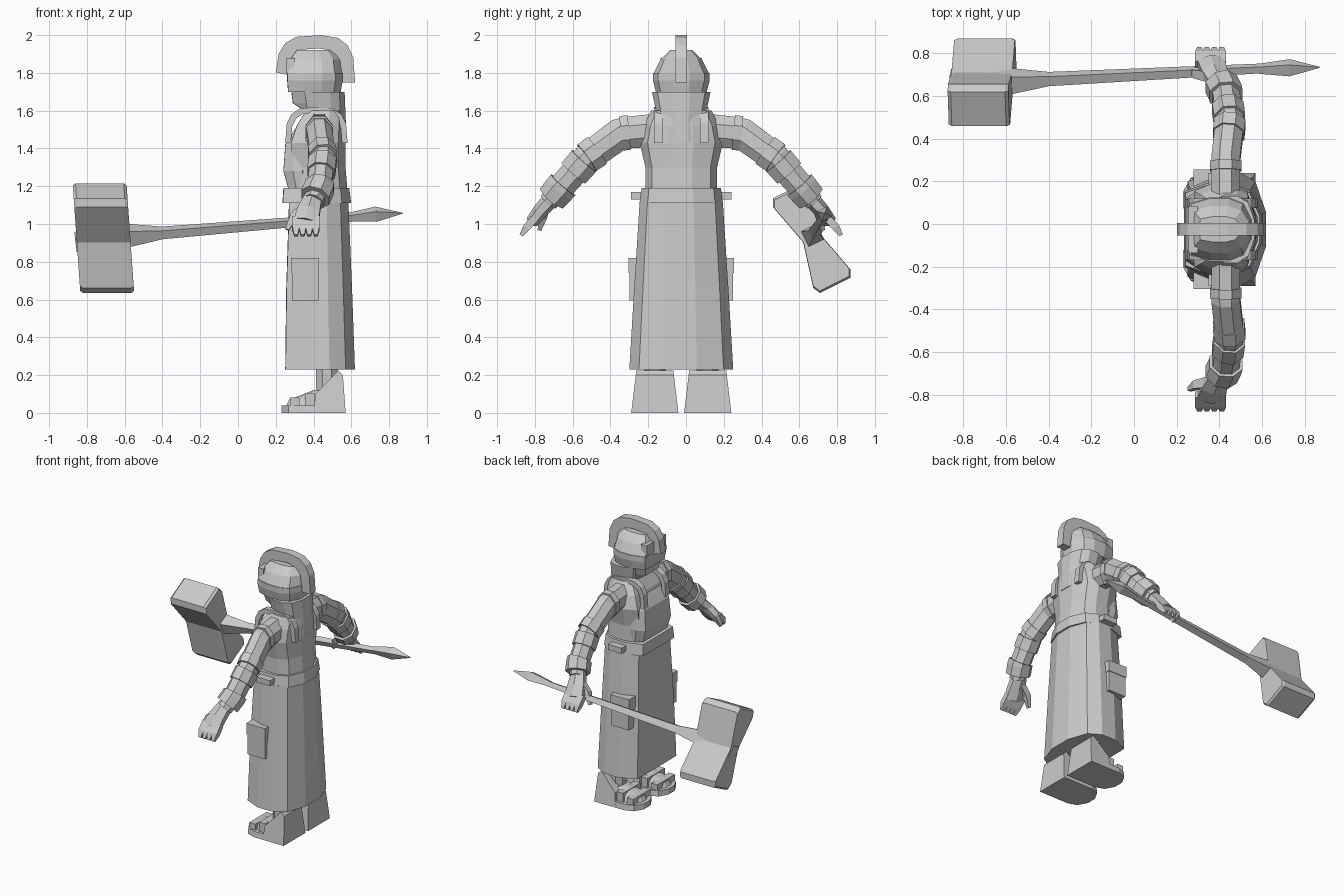
import bpy, bmesh, math
from mathutils import Vector

if "Cube" in bpy.data.objects:
    bpy.data.objects.remove(bpy.data.objects["Cube"])

MIDDLE = -.025  # the figure's symmetry plane in y
ACROSS = Vector((0, .9, .45)).normalized()  # roll of the hammer
ALONG = Vector((1, 0, 0)).cross(ACROSS)

grey = bpy.data.materials.new("plain_grey")
grey.use_nodes = True
grey.diffuse_color = (.6, .6, .6, 1)
shader = grey.node_tree.nodes["Principled BSDF"]
shader.inputs["Base Color"].default_value = grey.diffuse_color


def loft(name, rings):
    """Skin a list of equal-length point rings and cap both ends."""
    bm = bmesh.new()
    rows = [[bm.verts.new(point) for point in ring] for ring in rings]
    for lower, upper in zip(rows, rows[1:]):
        for i in range(len(lower)):
            bm.faces.new((lower[i - 1], lower[i], upper[i], upper[i - 1]))
    bm.faces.new(rows[0])
    bm.faces.new(rows[-1])
    bmesh.ops.recalc_face_normals(bm, faces=bm.faces)
    mesh = bpy.data.meshes.new(name)
    bm.to_mesh(mesh)
    bm.free()
    mesh.materials.append(grey)
    obj = bpy.data.objects.new(name, mesh)
    bpy.context.scene.collection.objects.link(obj)


def box(name, x_range, y_range, z_range):
    (left, right), (near, far) = x_range, y_range
    corners = ((left, near), (right, near), (right, far), (left, far))
    loft(name, [[(x, y, z) for x, y in corners] for z in z_range])


def body(name, levels, centre=MIDDLE):
    """Stack D-shaped sections: (height, flat side x, round side x, half width)."""
    section = []
    for i in range(12):
        angle = math.pi * (i + .5) / 6
        reach = math.cos(angle)
        reach = max(-1, reach * (1.03 if reach > 0 else 1.4))
        spread = max(-1, min(1, 1.15 * math.sin(angle)))
        section.append(((1 + reach) / 2, spread))
    loft(name, [[(flat + (rounded - flat) * u, centre + half * v, z) for u, v in section]
                for z, flat, rounded, half in levels])


def arch(name, centre, radii, thickness, y_range, sweep=math.pi):
    """Squarish arch in the xz plane, extruded along y."""
    def curve(inset):
        for i in range(9):
            angle = sweep * i / 8
            c, s = math.cos(angle), abs(math.sin(angle))
            yield (centre[0] + math.copysign(abs(c) ** .65, c) * (radii[0] - inset),
                   centre[1] + s ** .65 * (radii[1] - inset))
    outline = list(curve(0)) + list(curve(thickness))[::-1]
    loft(name, [[(x, y, z) for x, z in outline] for y in y_range])


def tube(name, stations, sides=8, roll=Vector((1, 0, 0))):
    """Faceted limb through stations of (point, half width, half height)."""
    points = [Vector(station[0]) for station in stations]
    rings = []
    for i, (_, width, height) in enumerate(stations):
        before, after = points[max(i - 1, 0)], points[min(i + 1, len(points) - 1)]
        forward = (after - before).normalized()
        wide = (roll - forward * roll.dot(forward)).normalized()
        tall = forward.cross(wide)
        turns = [math.tau * (k + .5) / sides for k in range(sides)]
        grow = 1 / math.cos(math.pi / sides)
        rings.append([points[i] + grow * (wide * width * math.cos(t) + tall * height * math.sin(t))
                      for t in turns])
    loft(name, rings)


# Robe, belt and torso
body("robe_skirt", [(.23, .25, .62, .275), (.65, .255, .605, .25), (1.12, .27, .585, .22)])
body("belt", [(1.11, .235, .6, .22), (1.19, .24, .59, .21)])
body("torso", [(1.18, .28, .58, .19), (1.3, .28, .57, .19), (1.43, .28, .57, .22),
               (1.52, .31, .57, .2), (1.6, .36, .56, .16)])
body("collar", [(1.44, .31, .575, .13), (1.58, .37, .57, .13), (1.7, .35, .565, .155)])
body("chest_bib", [(1.19, .265, .4, .17), (1.28, .24, .4, .18),
                   (1.42, .25, .4, .17), (1.5, .3, .4, .13)])

# Head with a crested helmet
body("head", [(1.6, .35, .52, .08), (1.64, .29, .52, .09), (1.72, .28, .53, .12)])
body("helmet_band", [(1.7, .265, .545, .135), (1.76, .26, .555, .15), (1.8, .26, .555, .15)])
body("helmet_dome", [(1.8, .265, .55, .145), (1.87, .275, .54, .11), (1.92, .31, .5, .06)])
box("brow_plate", (.255, .3), (MIDDLE - .11, MIDDLE + .11), (1.8, 1.88))
arch("helmet_crest", (.41, 1.75), (.21, .25), .07, (MIDDLE - .03, MIDDLE + .03), sweep=3.05)

# Arm joints (x, distance from the middle, z) and sleeves as (start, end, size)
JOINTS = [Vector(joint) for joint in
          ((.43, .1, 1.5), (.43, .32, 1.48), (.45, .5, 1.35), (.43, .64, 1.19), (.4, .7, 1.12))]
SLEEVES = {"shoulder": (0, 1, 1), "shoulder_plate": (.8, 1, 1.1), "upper_sleeve": (.9, 1.9, 1),
           "elbow_band": (1.7, 2, 1.1), "forearm": (1.8, 3, .95),
           "forearm_plate": (2.1, 2.5, 1.1), "cuff": (2.9, 3.7, 1.15), "wrist": (3.5, 4, .75)}


def arm_station(place, size):
    joint = min(int(place), len(JOINTS) - 2)
    point = JOINTS[joint].lerp(JOINTS[joint + 1], place - joint)
    return point, .067 * size, (.088 - .005 * place) * size


# Mirrored parts
for side, sign in (("left", -1), ("right", 1)):
    def place_y(*distances):
        return [MIDDLE + sign * distance for distance in distances]

    def limb(part, stations, sides=8):
        placed = [((x, MIDDLE + sign * y, z), width, height)
                  for (x, y, z), width, height in stations]
        tube(f"{side}_{part}", placed, sides)

    # Shoulder strap, belt tab and flapped pocket
    arch(f"{side}_strap", (.415, 1.43), (.165, .19), .03, place_y(.1, .145))
    box(f"{side}_belt_tab", (.35, .46), place_y(.2, .265), (1.13, 1.17))
    box(f"{side}_pocket", (.285, .425), place_y(.2, .275), (.595, .8))
    box(f"{side}_pocket_flap", (.28, .43), place_y(.2, .28), (.74, .82))

    # Overlapping sleeves
    for part, (start, end, size) in SLEEVES.items():
        stops = [start, *range(int(start) + 1, math.ceil(end)), end]
        limb(part, [arm_station(stop, size) for stop in stops])

    # Hand with four fingers and a thumb
    limb("palm", [((.4, .68, 1.14), .045, .04), ((.375, .745, 1.07), .06, .035),
                  ((.36, .79, 1.01), .065, .03)], sides=6)
    for finger in range(4):
        x = .307 + .035 * finger
        limb(f"finger_{finger}", [((x, .775, 1.03), .02, .02), ((x, .82, .98), .02, .02),
                                  ((x, .847, .94), .01, .01)], sides=4)
    limb("thumb", [((.35, .72, 1.09), .02, .025), ((.295, .73, 1.04), .02, .02),
                   ((.26, .75, .97), .01, .01)], sides=4)

    # Leg, flared heel cup and strapped sandal
    foot_y, = place_y(.14)
    limb("leg", [((.47, .14, .3), .06, .06), ((.47, .14, .1), .055, .055)])
    heel = ((.4, 0), (.57, 0), (.555, .2), (.53, .225), (.41, .1))
    loft(f"{side}_heel_cup", [[(x, foot_y + way * (.125 - .12 * z), z) for x, z in heel]
                              for way in (-1, 1)])
    body(f"{side}_sole", [(0, .5, .23, .125), (.04, .5, .23, .12)], foot_y)
    body(f"{side}_foot", [(.03, .5, .25, .09), (.07, .5, .27, .08), (.12, .5, .4, .06)], foot_y)
    for strap, x in enumerate((.275, .355)):
        box(f"{side}_sandal_strap_{strap}", (x, x + .05), place_y(.04, .24), (.02, x * .3))

# Long hammer: shaft, spike and bow-tie head
tube("hammer_shaft", [((-.86, .675, .905), .04, .04), ((-.57, .67, .94), .045, .045),
                      ((-.4, .68, .953), .025, .025), ((.6, .73, 1.035), .017, .017)], 4, ACROSS)
tube("shaft_spike", [((.58, .728, 1.035), .017, .017), ((.73, .733, 1.052), .03, .03),
                     ((.87, .735, 1.057), .002, .002)], 4, ACROSS)
HALF_OUTLINE = [(.28, .09), (.24, .11), (0, .05), (-.24, .11), (-.28, .09)]
OUTLINE = HALF_OUTLINE + [(reach, -width) for reach, width in reversed(HALF_OUTLINE)]


def head_ring(x, size):
    ring = []
    for reach, width in OUTLINE:
        offset = size * (ALONG * reach + ACROSS * width)
        ring.append(Vector((x - .07 * offset.z, .665, .925)) + offset)
    return ring


loft("hammer_head", [head_ring(x, size) for x, size in
                     ((-.855, .96), (-.84, 1), (-.585, 1), (-.57, .96))])
